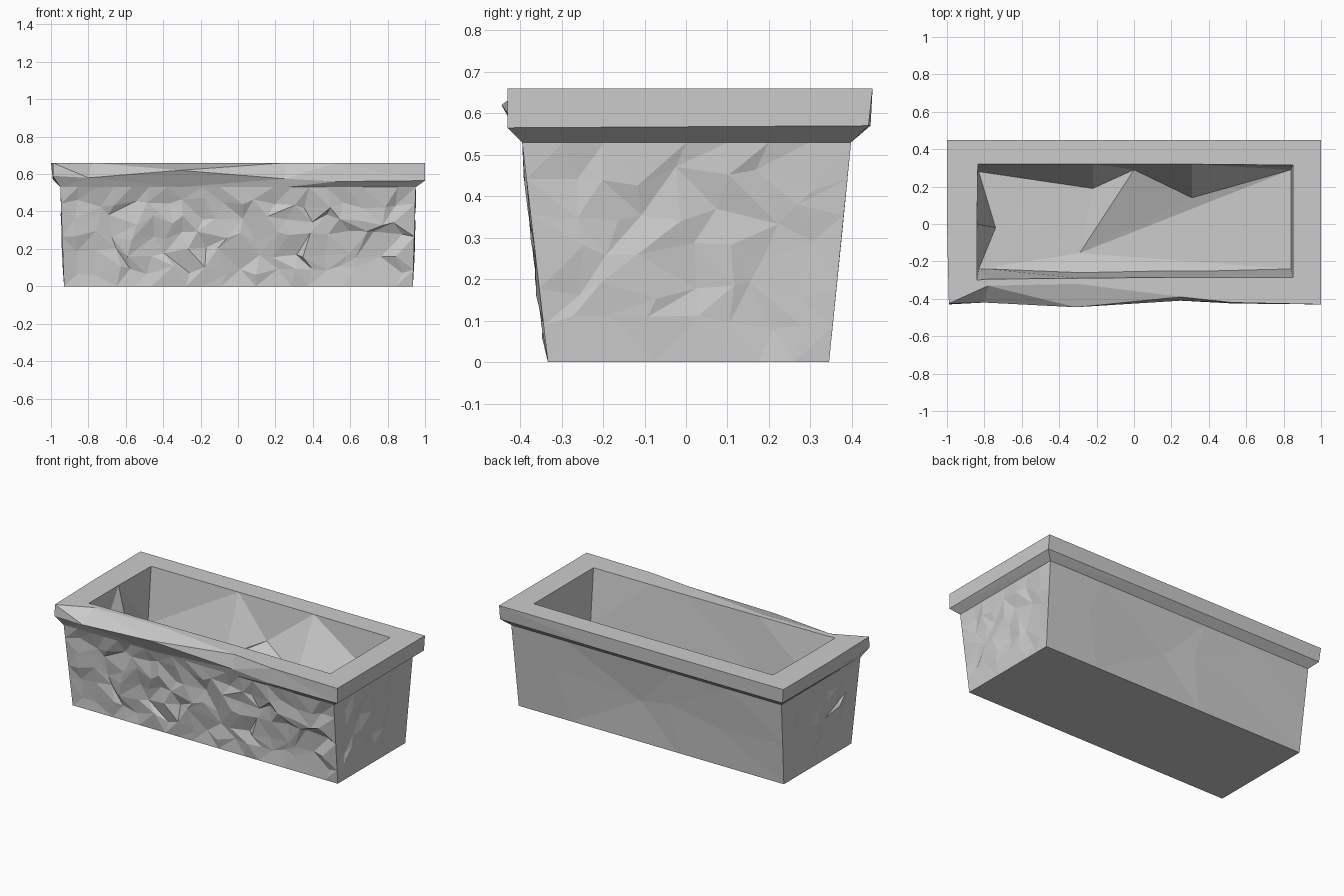
import bpy, bmesh, random
from mathutils import Vector

if "Cube" in bpy.data.objects:
    bpy.data.objects.remove(bpy.data.objects["Cube"])

random.seed(4)


def make_object(name, bm):
    bmesh.ops.triangulate(bm, faces=bm.faces[:])
    bmesh.ops.remove_doubles(bm, verts=bm.verts[:], dist=0.0005)
    bmesh.ops.recalc_face_normals(bm, faces=bm.faces[:])
    mesh = bpy.data.meshes.new(name)
    bm.to_mesh(mesh)
    bm.free()
    obj = bpy.data.objects.new(name, mesh)
    bpy.context.collection.objects.link(obj)
    return obj


def rough_wall(bm, a, b, c, d, nu, nv, depth):
    """Chipped wall between bottom edge a-b and top edge d-c."""
    a, b, c, d = map(Vector, (a, b, c, d))
    out = (b - a).cross(d - a).normalized()
    rows = []
    for j in range(nv + 1):
        row = []
        for i in range(nu + 1):
            u, v = i / nu, j / nv
            inside = 0 < i < nu and 0 < j < nv
            if inside:
                u += random.uniform(-.35, .35) / nu
                v += random.uniform(-.35, .35) / nv
            p = a.lerp(b, u).lerp(d.lerp(c, u), v)
            if inside:
                p += out * random.uniform(-depth, depth * .4)
            row.append(bm.verts.new(p))
        rows.append(row)
    for j in range(nv):
        for i in range(nu):
            q = [rows[j][i], rows[j][i + 1], rows[j + 1][i + 1], rows[j + 1][i]]
            k = random.randint(0, 1)
            bm.faces.new((q[k], q[k + 1], q[k + 2]))
            bm.faces.new((q[k], q[k + 2], q[(k + 3) % 4]))


# Tapered body: finely chipped front and ends, coarse back
Z = .53
low = [(-.93, -.333, 0), (.935, -.333, 0), (.935, .345, 0), (-.93, .345, 0)]
top = [(-.95, -.395, Z), (.95, -.395, Z), (.95, .398, Z), (-.95, .398, Z)]
detail = [(20, 6, .024), (8, 6, .013), (5, 2, .02), (8, 6, .013)]
bm = bmesh.new()
for k, (nu, nv, depth) in enumerate(detail):
    n = (k + 1) % 4
    rough_wall(bm, low[k], low[n], top[n], top[k], nu, nv, depth)
bm.faces.new([bm.verts.new(p) for p in reversed(low)])
make_object("trough_body", bm)

# Worn rim stations: (lower x, y, z), (upper x, y), (inner x, y), (floor x, y, z)
stations = [
    ((-.99, -.43, .59), (-.99, -.425), (-.84, -.30), (-.83, -.24, .31)),
    ((-.80, -.42, .58), (-.78, -.33), (-.78, -.295), (-.78, -.24, .31)),
    ((-.31, -.445, .62), (-.30, -.32), (-.30, -.29), (-.29, -.26, .32)),
    ((.25, -.41, .575), (.25, -.39), (.20, -.285), (.20, -.25, .32)),
    ((.53, -.425, .56), (.53, -.42), (.45, -.285), (.45, -.25, .32)),
    ((1.0, -.43, .565), (1.0, -.43), (.85, -.285), (.84, -.24, .32)),
    ((1.0, .44, .57), (1.0, .45), (.85, .315), (.84, .29, .32)),
    ((.31, .445, .57), (.31, .45), (.31, .32), (.31, .14, .33)),
    ((0, .445, .57), (0, .45), (0, .32), (0, .29, .42)),
    ((-.22, .445, .57), (-.22, .45), (-.22, .32), (-.22, .19, .31)),
    ((-.99, .445, .57), (-1.0, .45), (-.835, .32), (-.83, .28, .31)),
    ((-.99, 0, .57), (-1.0, 0), (-.84, 0), (-.74, -.02, .31)),
]
bm = bmesh.new()
loops = []
for lower, upper, inner, floor in stations:
    neck = (max(-.95, min(.95, lower[0])), max(-.395, min(.398, lower[1])), Z)
    pts = [neck, lower, upper + (.66,), inner + (.66,), floor]
    loops.append([bm.verts.new(p) for p in pts])
for s, t in zip(loops, loops[1:] + loops[:1]):
    for k in range(4):
        bm.faces.new((s[k], t[k], t[k + 1], s[k + 1]))

# Uneven hollow floor fanning from one off-centre point
hub = bm.verts.new((-.29, -.155, .30))
for s, t in zip(loops, loops[1:] + loops[:1]):
    bm.faces.new((s[4], t[4], hub))
make_object("rim_and_basin", bm)
